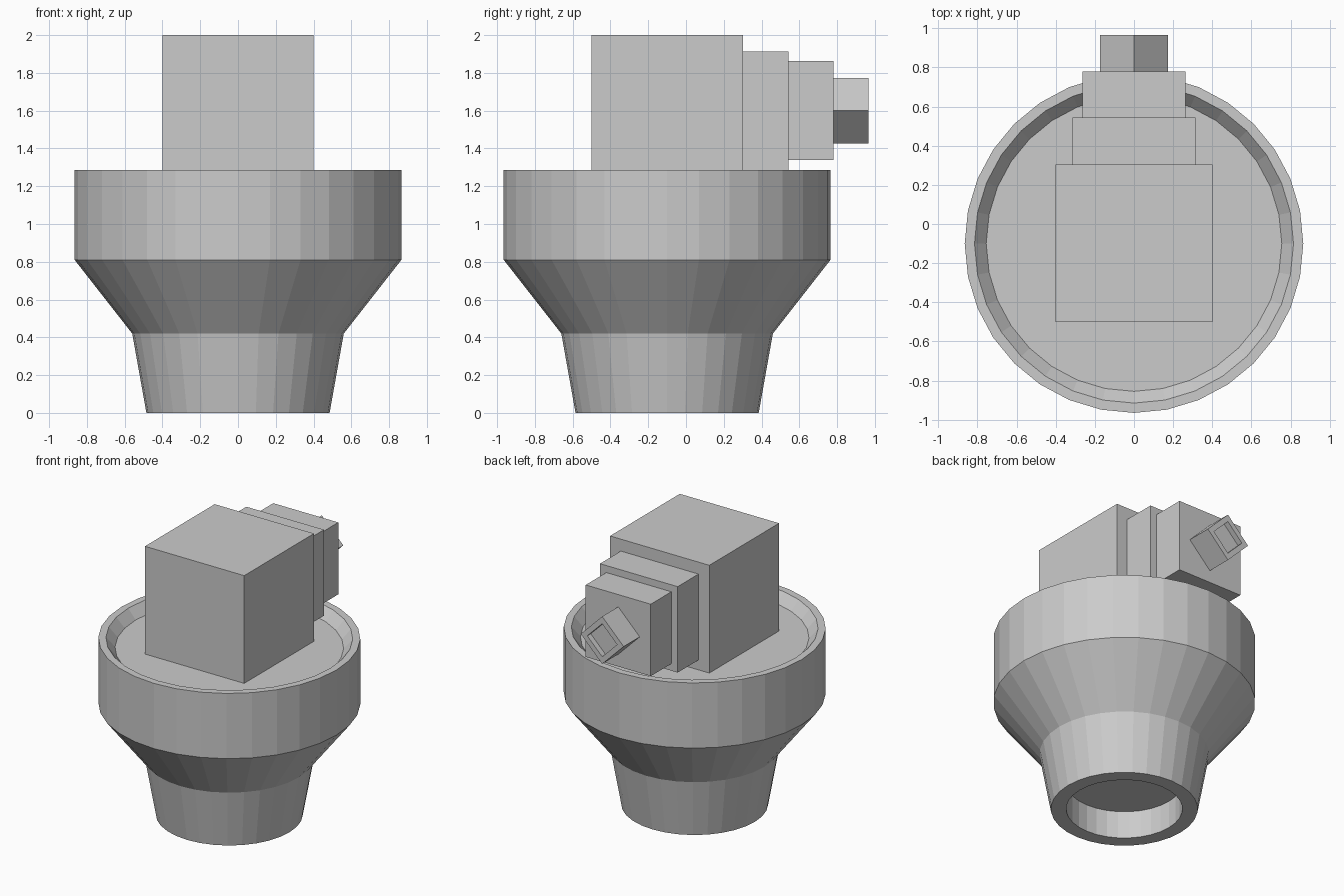
import bpy, bmesh, math

if "Cube" in bpy.data.objects:
    bpy.data.objects.remove(bpy.data.objects["Cube"])


def make_object(name, bm):
    bmesh.ops.recalc_face_normals(bm, faces=bm.faces)
    mesh = bpy.data.meshes.new(name)
    bm.to_mesh(mesh)
    bm.free()
    obj = bpy.data.objects.new(name, mesh)
    bpy.context.collection.objects.link(obj)
    return obj


def lathe(name, profile, sides):
    """Closed solid from (radius, height) rings, capped at both ends."""
    bm = bmesh.new()
    rings = []
    for r, z in profile:
        rings.append([bm.verts.new((r * math.cos(2 * math.pi * i / sides),
                                    r * math.sin(2 * math.pi * i / sides), z))
                      for i in range(sides)])
    for a, b in zip(rings, rings[1:]):
        for i in range(sides):
            j = (i + 1) % sides
            bm.faces.new((a[i], a[j], b[j], b[i]))
    bm.faces.new(rings[0])
    bm.faces.new(rings[-1])
    return make_object(name, bm)


def box(name, half, y0, y1, zc):
    """Square block with its section in x-z, running from y0 to y1."""
    bm = bmesh.new()
    bmesh.ops.create_cube(bm, size=1)
    for v in bm.verts:
        v.co = (v.co.x * 2 * half, (y0 + y1) / 2 + v.co.y * (y1 - y0),
                zc + v.co.z * 2 * half)
    return make_object(name, bm)


AXIS_Z = 1.6

# Turned base: hollow foot, flared body, rim with sunken top
base = lathe("base", [(0.384, 0.20), (0.384, 0), (0.485, 0), (0.56, 0.42),
                      (0.865, 0.81), (0.865, 1.285), (0.815, 1.285),
                      (0.755, 1.215)], 32)
base.location.y = -0.1

# Stepped head blocks
box("head_block", 0.40, -0.50, 0.303, AXIS_Z)
box("middle_block", 0.313, 0.303, 0.543, AXIS_Z)
box("rear_block", 0.262, 0.543, 0.78, AXIS_Z)

# Diamond nozzle with a recessed end, pointing to +y
nozzle = lathe("nozzle", [(0.173, 0), (0.173, 0.185), (0.12, 0.185),
                          (0.12, 0.145)], 4)
nozzle.rotation_euler.x = -math.pi / 2
nozzle.location = (0, 0.78, AXIS_Z)
